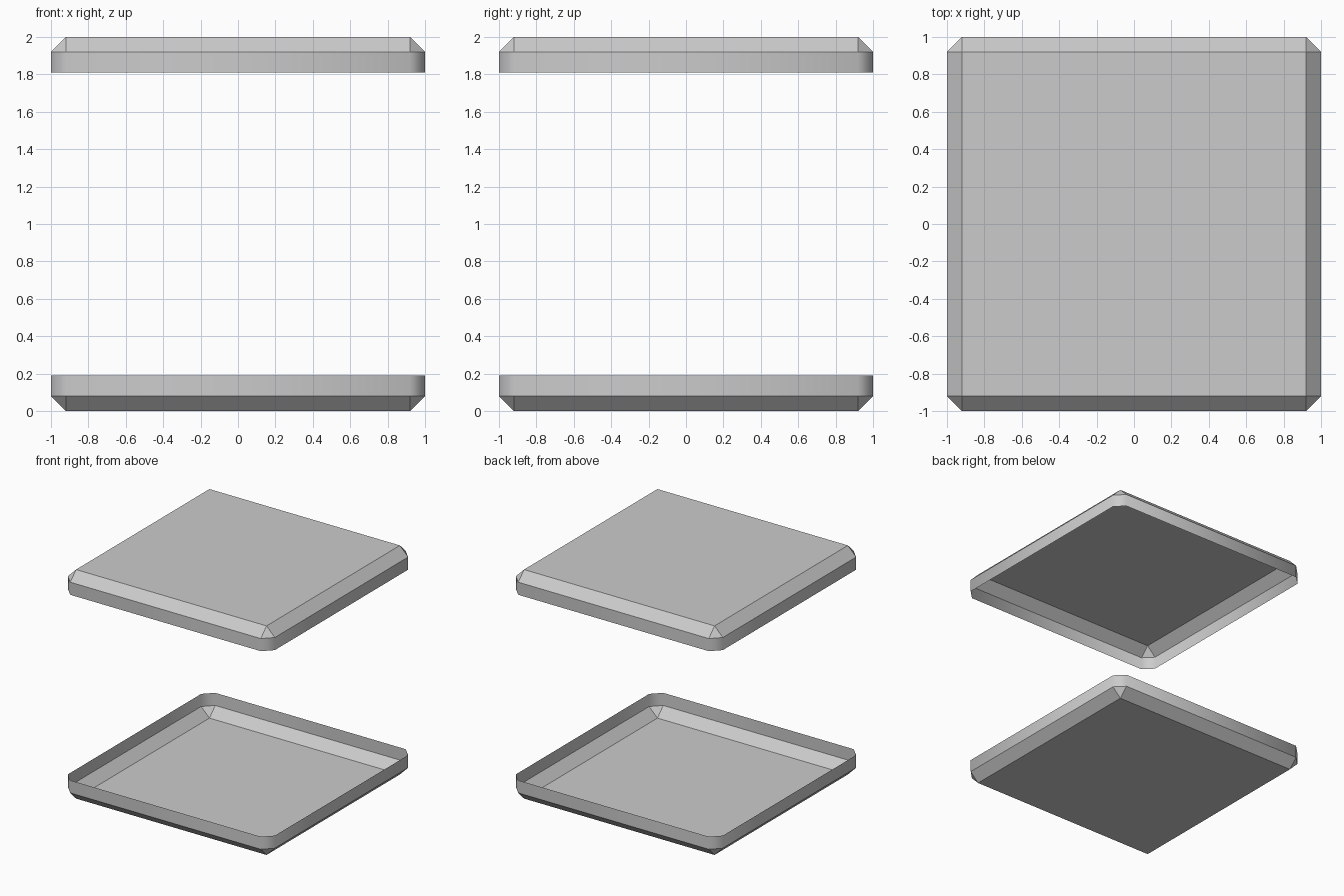
import bpy, bmesh
from mathutils import Matrix

if "Cube" in bpy.data.objects:
    bpy.data.objects.remove(bpy.data.objects["Cube"])

CHAMFER = 0.08
RIM = 0.19


def end_shell(name, top):
    # Chamfered cube with everything but one open-ended end cut away
    bm = bmesh.new()
    bmesh.ops.create_cube(bm, size=2, matrix=Matrix.Translation((0, 0, 1)))
    bmesh.ops.bevel(bm, geom=bm.edges[:], offset=CHAMFER, offset_type='OFFSET',
                    segments=1, profile=0.5, affect='EDGES')
    bmesh.ops.bisect_plane(bm, geom=bm.verts[:] + bm.edges[:] + bm.faces[:],
                           plane_co=(0, 0, 2 - RIM if top else RIM),
                           plane_no=(0, 0, 1),
                           clear_inner=top, clear_outer=not top)
    bm.normal_update()
    # Upright rim walls blend softly, chamfers and plates stay flat
    for f in bm.faces:
        f.smooth = abs(f.normal.z) < 0.01
    mesh = bpy.data.meshes.new(name)
    bm.to_mesh(mesh)
    bm.free()
    obj = bpy.data.objects.new(name, mesh)
    bpy.context.collection.objects.link(obj)


# Upper lid and lower tray
end_shell("top_cap", True)
end_shell("bottom_tray", False)
